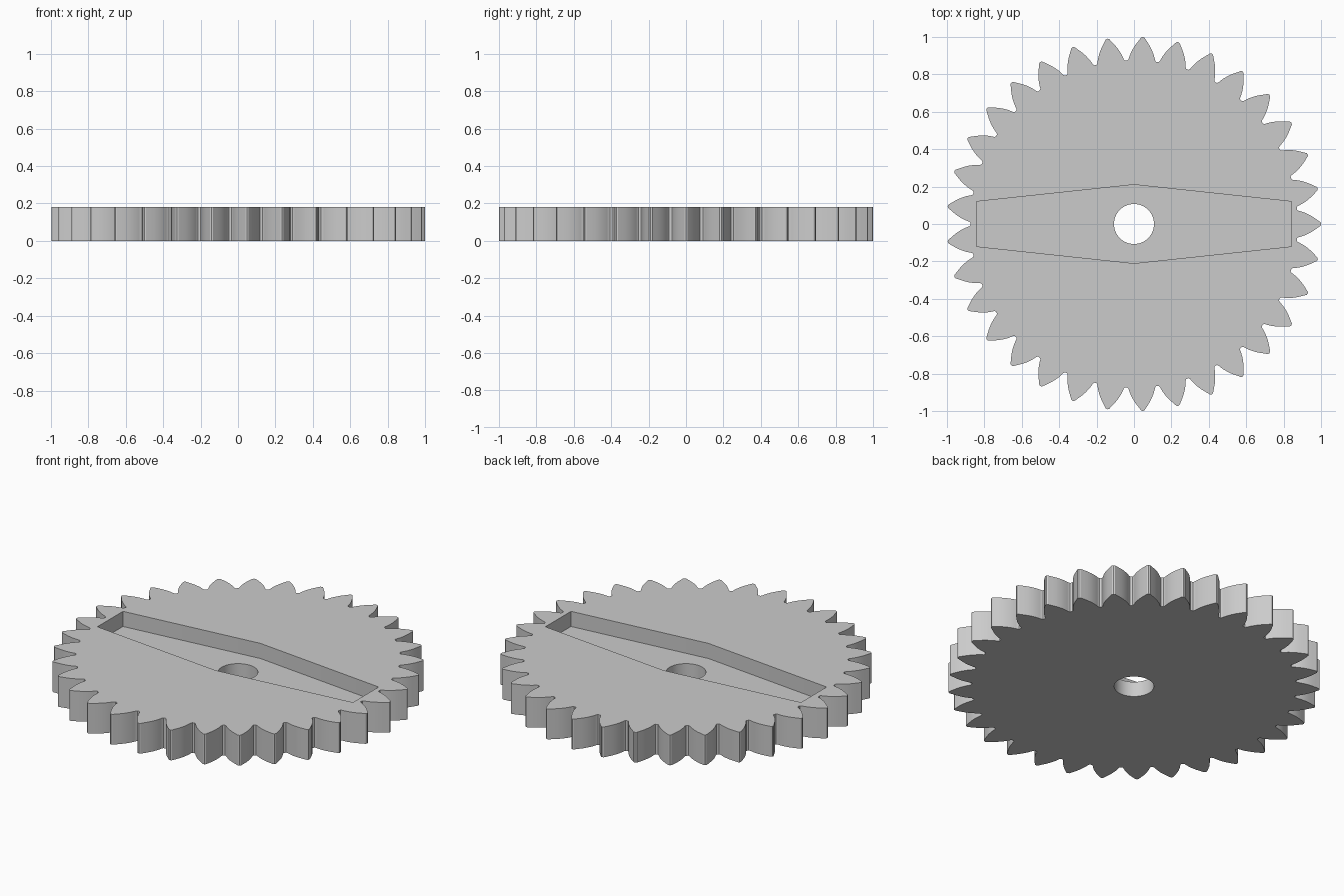
import bpy, bmesh
from math import radians, sin, cos, tau

if "Cube" in bpy.data.objects:
    bpy.data.objects.remove(bpy.data.objects["Cube"])

TEETH = 33
HEIGHT = 0.18
POCKET_FLOOR = 0.09


def prism(name, outline, z0, z1):
    """Extrude a closed 2D outline from z0 to z1."""
    bm = bmesh.new()
    base = bm.faces.new([bm.verts.new((x, y, z0)) for x, y in outline])
    top = bmesh.ops.extrude_face_region(bm, geom=[base])["geom"]
    bmesh.ops.translate(bm, vec=(0, 0, z1 - z0),
                        verts=[v for v in top if isinstance(v, bmesh.types.BMVert)])
    bmesh.ops.recalc_face_normals(bm, faces=bm.faces)
    mesh = bpy.data.meshes.new(name)
    bm.to_mesh(mesh)
    bm.free()
    obj = bpy.data.objects.new(name, mesh)
    bpy.context.collection.objects.link(obj)
    return obj


def cut(target, cutter):
    """Subtract the cutter from the target and discard it."""
    cutter.hide_render = True
    mod = target.modifiers.new("cut", 'BOOLEAN')
    mod.operation, mod.solver, mod.object = 'DIFFERENCE', 'EXACT', cutter
    bpy.context.view_layer.objects.active = target
    bpy.ops.object.modifier_apply(modifier=mod.name)
    bpy.data.objects.remove(cutter)


# Half tooth flank: radius, degrees from the tooth centre line
flank = [(0.874, 5.0), (0.880, 4.65), (0.891, 4.4), (0.912, 3.85), (0.935, 3.1),
         (0.957, 2.25), (0.976, 1.4), (0.990, 0.8), (0.997, 0.5)]
tooth = [(r, -a) for r, a in flank] + [(1.0, 0)] + [(r, a) for r, a in reversed(flank)]

# Toothed wheel
outline = []
for k in range(TEETH):
    for r, a in tooth:
        t = tau * k / TEETH + radians(a)
        outline.append((r * cos(t), r * sin(t)))
gear = prism("gear_wheel", outline, 0, HEIGHT)

# Tapered recess for the horn in the top face
recess = [(-0.84, -0.12), (0, -0.21), (0.84, -0.12), (0.84, 0.12), (0, 0.21), (-0.84, 0.12)]
cut(gear, prism("recess_cutter", recess, POCKET_FLOOR, HEIGHT + 0.1))

# Centre bore
bore = [(0.107 * cos(tau * i / 64), 0.107 * sin(tau * i / 64)) for i in range(64)]
cut(gear, prism("bore_cutter", bore, -0.1, HEIGHT + 0.1))

gear.select_set(True)
bpy.context.view_layer.objects.active = gear
bpy.ops.object.shade_smooth_by_angle(angle=radians(25))
